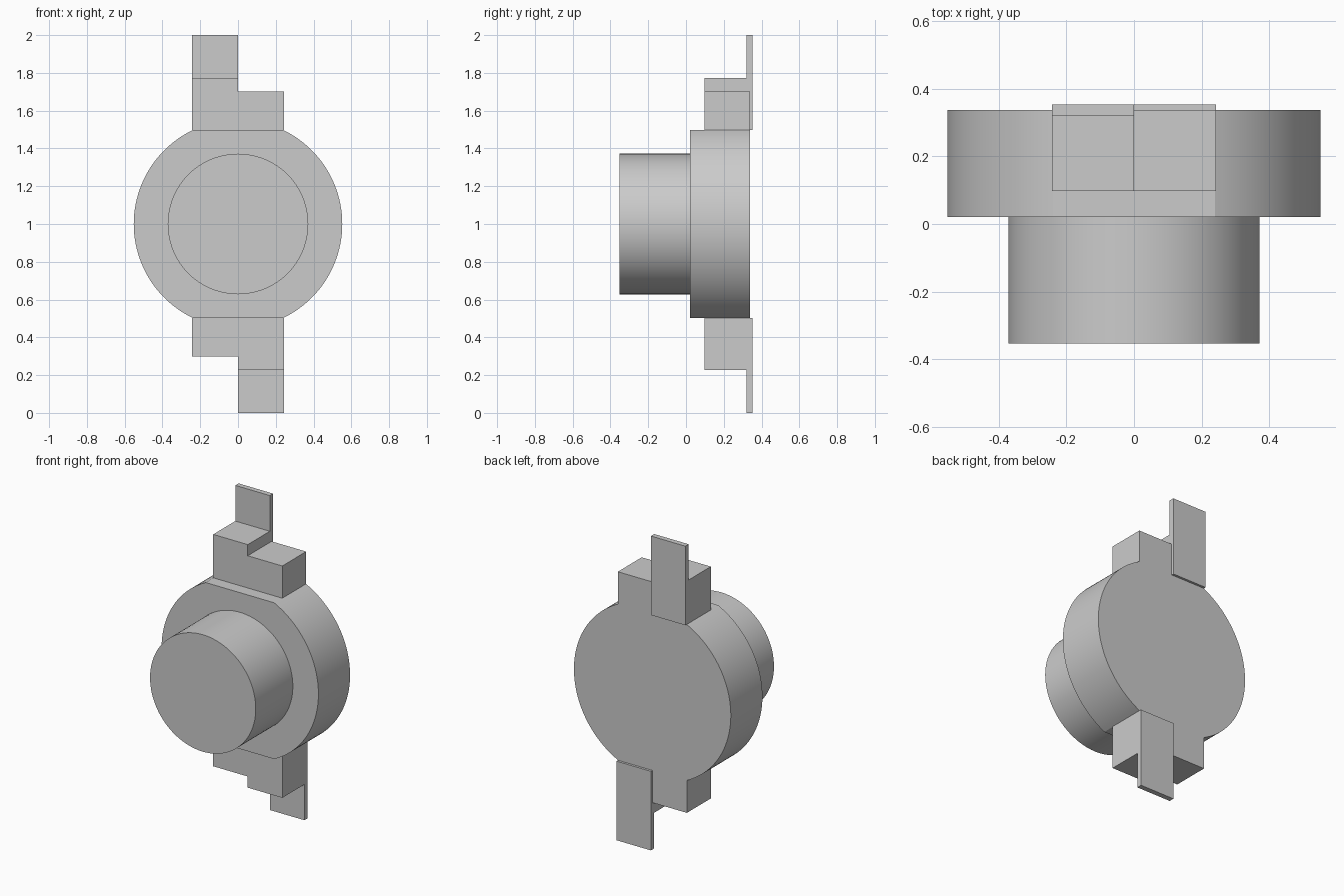
import bpy, bmesh
from math import pi, sin, cos, asin, radians
from mathutils import Vector

if "Cube" in bpy.data.objects:
    bpy.data.objects.remove(bpy.data.objects["Cube"])

CENTRE = (0, 0, 1)             # hub axis runs along y through this point
R_DISC, R_BOSS = 0.552, 0.372
FLAT = 0.497                   # height of the disc's flats from the axis
HALF = 0.243                   # half width of the lugs
BACK = 0.338                   # back face of disc and lugs


def prism(name, start, sweep, spin=0.0, smooth=False):
    """Extrude a closed outline of 3D points along the sweep vector."""
    bm = bmesh.new()
    face = bm.faces.new([bm.verts.new(p) for p in start])
    ext = bmesh.ops.extrude_face_region(bm, geom=[face])
    moved = [v for v in ext["geom"] if isinstance(v, bmesh.types.BMVert)]
    bmesh.ops.translate(bm, verts=moved, vec=Vector(sweep))
    bmesh.ops.recalc_face_normals(bm, faces=bm.faces)
    mesh = bpy.data.meshes.new(name)
    bm.to_mesh(mesh)
    bm.free()
    ob = bpy.data.objects.new(name, mesh)
    ob.location = CENTRE
    ob.rotation_euler.y = spin
    bpy.context.collection.objects.link(ob)
    if smooth:
        bpy.ops.object.select_all(action='DESELECT')
        ob.select_set(True)
        bpy.context.view_layer.objects.active = ob
        bpy.ops.object.shade_smooth_by_angle(angle=radians(25))
    return ob


def arc(r, a0, a1, n, y):
    return [(r * cos(a0 + (a1 - a0) * i / n), y, r * sin(a0 + (a1 - a0) * i / n))
            for i in range(n + 1)]


# Main disc: two side arcs joined by a flat at top and bottom
a = asin(FLAT / R_DISC)
prism("disc", arc(R_DISC, -a, a, 48, 0.02) + arc(R_DISC, pi - a, pi + a, 48, 0.02),
      (0, BACK - 0.02, 0), smooth=True)

# Front boss
prism("boss", arc(R_BOSS, 0, 2 * pi, 96, -0.353)[:-1], (0, 0.373, 0), smooth=True)

# Stepped lugs and thin back plates, the lower pair turned half way round
lug = [(-HALF, FLAT), (HALF, FLAT), (HALF, 0.702), (0, 0.702), (0, 0.773), (-HALF, 0.773)]
plate = [(BACK, FLAT), (0.353, FLAT), (0.353, 1), (0.32, 1), (0.32, 0.773), (BACK, 0.773)]
for side, spin in (("upper", 0), ("lower", pi)):
    prism(side + "_lug", [(x, 0.098, z) for x, z in lug], (0, BACK - 0.098, 0), spin)
    prism(side + "_plate", [(-HALF, y, z) for y, z in plate], (HALF, 0, 0), spin)
